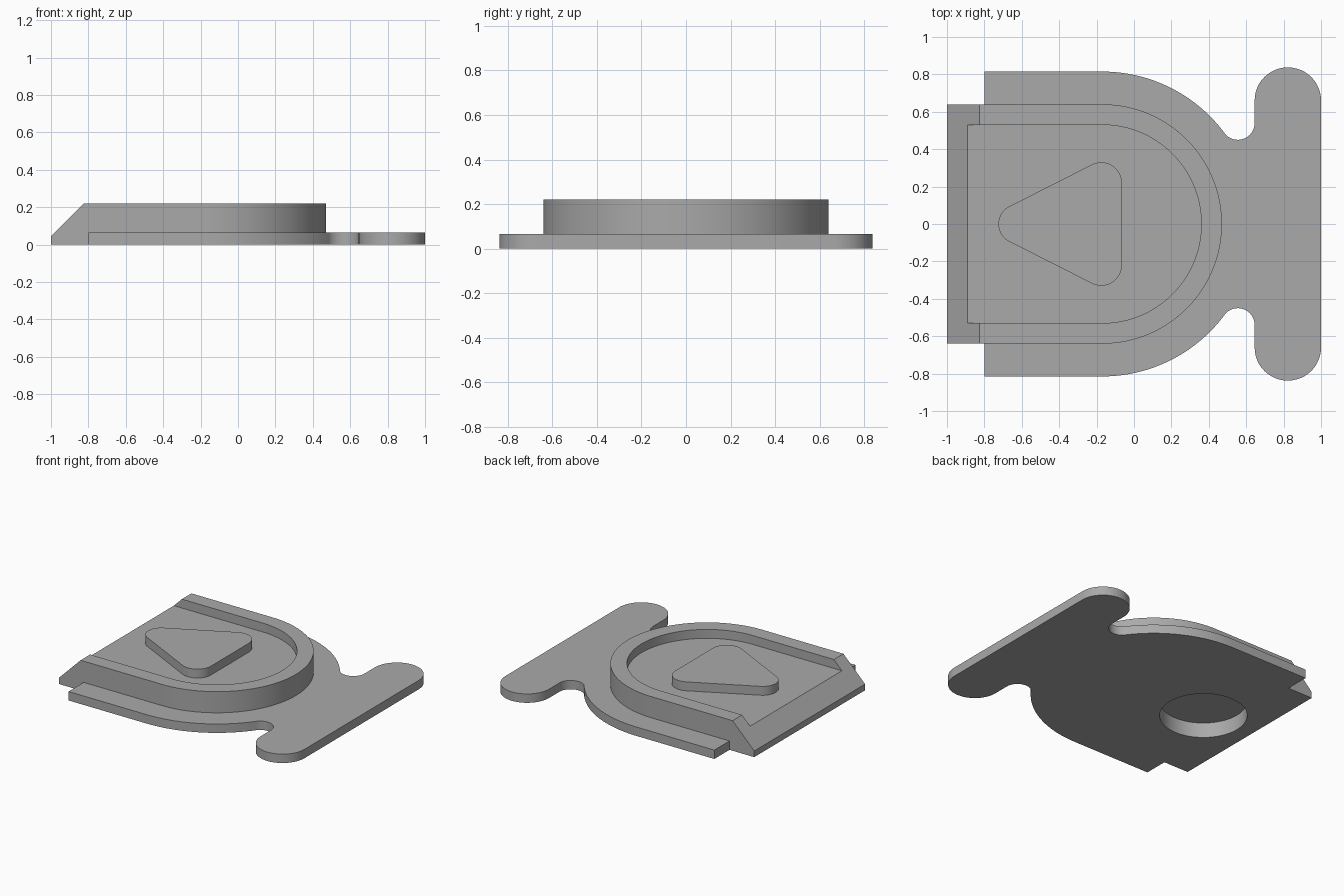
import bpy
import bmesh
from math import sin, cos, pi, radians, atan2, degrees

cube = bpy.data.objects.get("Cube")
if cube:
    bpy.data.objects.remove(cube, do_unlink=True)

gray = bpy.data.materials.new("plain gray")
gray.use_nodes = True
gray.diffuse_color = (0.4, 0.4, 0.4, 1)
gray.node_tree.nodes["Principled BSDF"].inputs["Base Color"].default_value = (0.4, 0.4, 0.4, 1)


def arc(cx, cy, r, start, end, steps=24):
    """Points on an arc, angles in degrees."""
    angles = [radians(start + (end - start) * i / steps) for i in range(steps + 1)]
    return [(cx + r * cos(a), cy + r * sin(a)) for a in angles]


def mirrored(half):
    """Close an outline by mirroring it across the x axis."""
    return half + [(x, -y) for x, y in reversed(half) if abs(y) > 1e-5]


def prism(name, outline, low, high, upright=True):
    """Extrude an outline along z, or along y when it is a side profile."""
    bm = bmesh.new()
    place = (lambda a, b: (a, b, low)) if upright else (lambda a, b: (a, low, b))
    face = bm.faces.new([bm.verts.new(place(a, b)) for a, b in outline])
    moved = bmesh.ops.extrude_face_region(bm, geom=[face])["geom"]
    shift = (0, 0, high - low) if upright else (0, high - low, 0)
    bmesh.ops.translate(bm, vec=shift, verts=[v for v in moved if isinstance(v, bmesh.types.BMVert)])
    bmesh.ops.recalc_face_normals(bm, faces=bm.faces)
    mesh = bpy.data.meshes.new(name)
    bm.to_mesh(mesh)
    bm.free()
    mesh.materials.append(gray)
    obj = bpy.data.objects.new(name, mesh)
    bpy.context.collection.objects.link(obj)
    return obj


def combine(target, tool, operation):
    """Apply a boolean and remove the tool."""
    mod = target.modifiers.new(operation, 'BOOLEAN')
    mod.operation = operation
    mod.solver = 'EXACT'
    mod.object = tool
    bpy.context.view_layer.objects.active = target
    bpy.ops.object.modifier_apply(modifier=mod.name)
    bpy.data.objects.remove(tool, do_unlink=True)


CENTER = -0.17      # shared centre of the round ends
PLATE_TOP, FLOOR, RIM_TOP = 0.065, 0.155, 0.22


def d_shape(back, r):
    return mirrored([(back, r)] + arc(CENTER, 0, r, 90, 0, 40))


# Raised body: round-ended block, sloped at the straight end, with an open recess
body = prism("body", d_shape(-1, 0.64), 0, RIM_TOP)
slope = [(-1.1, -0.055), (-1.1, 0.4), (-0.645, 0.4)]
combine(body, prism("slope_cutter", slope, -1, 1, upright=False), 'DIFFERENCE')
combine(body, prism("recess_cutter", d_shape(-1.1, 0.53), FLOOR, 0.4), 'DIFFERENCE')

# Base plate: round flange, concave neck and crossbar handle
neck_x, neck_y = 0.555, 0.54
meet = degrees(atan2(neck_y, neck_x - CENTER))
plate = [(-0.8, 0.815)] + arc(CENTER, 0, 0.815, 90, meet)
plate += arc(neck_x, neck_y, 0.09, 180 + meet, 360, 16)[1:]
plate += arc(0.8225, 0.66, 0.1775, 180, 0)
combine(body, prism("base_plate", mirrored(plate), 0, PLATE_TOP), 'UNION')

# Round blind hole underneath
combine(body, prism("hole_cutter", arc(-0.6, 0, 0.29, 0, 360, 64)[:-1], -0.1, 0.11), 'DIFFERENCE')
body.name = "body_with_handle"

# Raised rounded triangle on the recess floor
lean = degrees(atan2(0.22, 0.445))
triangle = arc(-0.175, 0.22, 0.11, 0, 90 + lean, 16)
triangle += arc(-0.62, 0, 0.105, 90 + lean, 180, 10)
pointer = prism("raised_triangle", mirrored(triangle), FLOOR - 0.01, RIM_TOP)

for obj in (body, pointer):
    bpy.ops.object.select_all(action='DESELECT')
    obj.select_set(True)
    bpy.context.view_layer.objects.active = obj
    bpy.ops.object.shade_smooth_by_angle(angle=radians(30))
